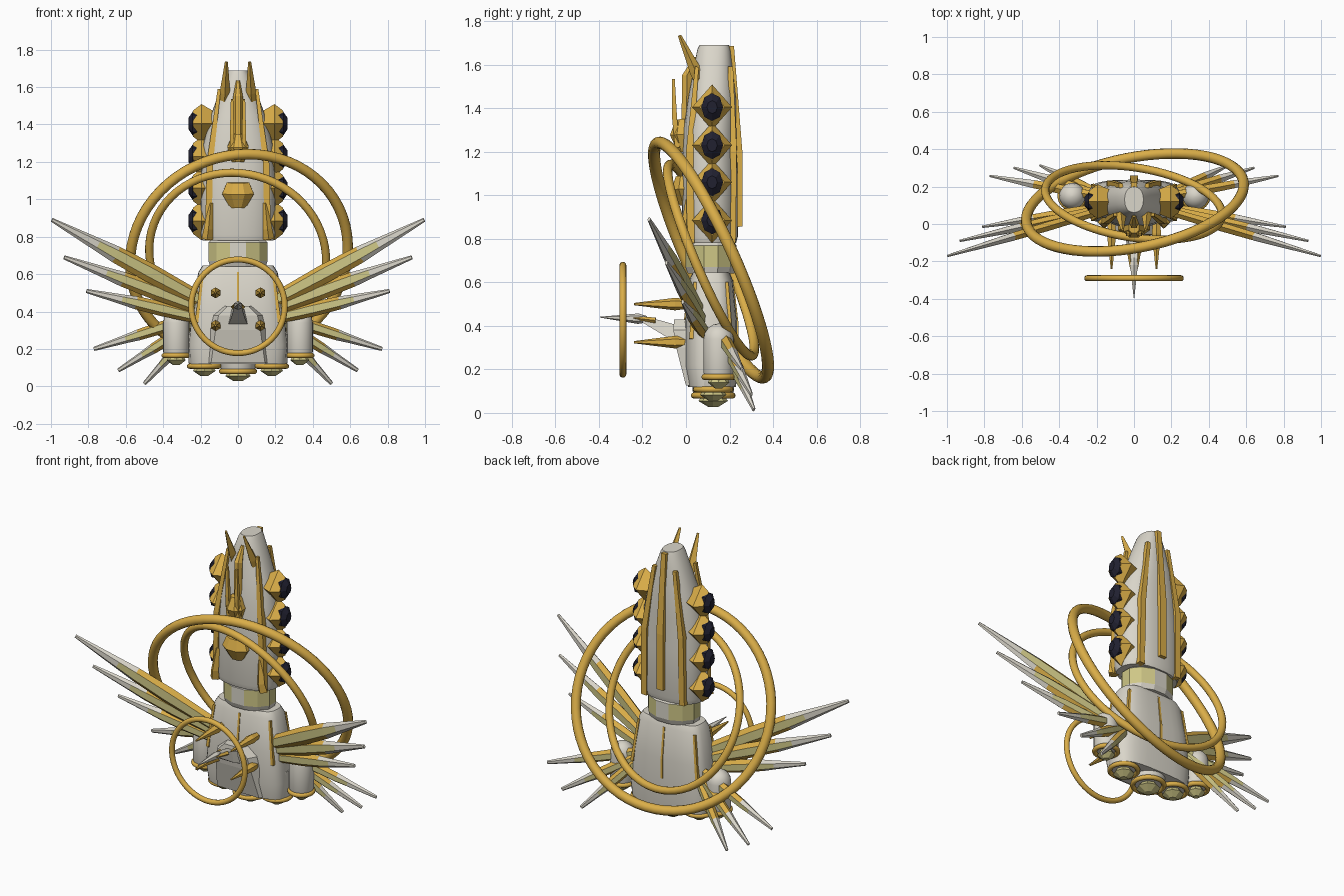
import bpy, math
from mathutils import Vector

if "Cube" in bpy.data.objects:
    bpy.data.objects.remove(bpy.data.objects["Cube"])

def material(name, rgb):
    m = bpy.data.materials.new(name)
    m.diffuse_color = (*rgb, 1)
    m.use_nodes = True
    m.node_tree.nodes["Principled BSDF"].inputs["Base Color"].default_value = m.diffuse_color
    return m

WHITE = material("warm white", (0.70, 0.67, 0.59))
GOLD = material("gold", (0.70, 0.42, 0.065))
PALE = material("pale yellow", (0.62, 0.57, 0.24))
DARK = material("dark glass", (0.015, 0.015, 0.03))

def loft(name, rings, mats, smooth=False, rule=None):
    """Skin a list of equal-length point rings, capped at both ends."""
    n = len(rings[0])
    verts = [p for r in rings for p in r]
    faces = [(i * n + j, i * n + (j + 1) % n, (i + 1) * n + (j + 1) % n, (i + 1) * n + j)
             for i in range(len(rings) - 1) for j in range(n)]
    faces += [tuple(reversed(range(n))), tuple(range(len(verts) - n, len(verts)))]
    me = bpy.data.meshes.new(name)
    me.from_pydata(verts, [], faces)
    for m in mats:
        me.materials.append(m)
    if rule:
        for f in me.polygons:
            f.material_index = rule(f, n)
    ob = bpy.data.objects.new(name, me)
    bpy.context.collection.objects.link(ob)
    if smooth:
        finish_smooth(ob)
    return ob

def finish_smooth(ob):
    bpy.ops.object.select_all(action='DESELECT')
    ob.select_set(True)
    bpy.context.view_layer.objects.active = ob
    bpy.ops.object.shade_smooth_by_angle(angle=math.radians(35))

def bar(name, pts, radii, n=4, mats=(GOLD,), ref=(0, 0, 1), smooth=False, rule=None, turn=0):
    """Tapered bar through pts; radii are (along ref, across) or one number."""
    pts = [Vector(p) for p in pts]
    d = (pts[-1] - pts[0]).normalized()
    ref = Vector(ref)
    w = (ref - d * ref.dot(d)).normalized()
    t = d.cross(w)
    rings = []
    for p, r in zip(pts, radii):
        a, b = r if isinstance(r, tuple) else (r, r)
        rings.append([p + w * a * math.cos(q) + t * b * math.sin(q)
                      for q in (2 * math.pi * (k + turn) / n for k in range(n))])
    return loft(name, rings, mats, smooth, rule)

def hull(name, rows, n, power, mats=(WHITE,), smooth=True, rule=None, turn=0.0):
    """Vertical superellipse body; rows are (z, half x, half y, centre y)."""
    def sp(v):
        return math.copysign(abs(v) ** (2 / power), v)
    rings = [[Vector((hx * sp(math.cos(a)), yc + hy * sp(math.sin(a)), z))
              for a in (2 * math.pi * (k + turn) / n for k in range(n))]
             for z, hx, hy, yc in rows]
    return loft(name, rings, mats, smooth, rule)

def ring(name, centre, normal, R, r, seg=64):
    bpy.ops.mesh.primitive_torus_add(major_radius=R, minor_radius=r, major_segments=seg,
                                     minor_segments=12, location=centre,
                                     rotation=Vector(normal).to_track_quat('Z', 'Y').to_euler())
    ob = bpy.context.object
    ob.name = name
    ob.data.materials.append(GOLD)
    finish_smooth(ob)

# main bodies
hull("upper_hull", [(0.78, 0.19, 0.12, 0.11), (0.81, 0.2, 0.128, 0.11), (1.1, 0.2, 0.128, 0.11),
                    (1.3, 0.185, 0.122, 0.11), (1.45, 0.145, 0.11, 0.12), (1.58, 0.098, 0.09, 0.125),
                    (1.67, 0.062, 0.076, 0.128), (1.69, 0.05, 0.068, 0.13)], 32, 2.3)
hull("lower_hull", [(0.12, 0.255, 0.11, 0.12), (0.22, 0.265, 0.122, 0.115), (0.42, 0.245, 0.12, 0.115),
                    (0.61, 0.212, 0.1, 0.115), (0.645, 0.19, 0.085, 0.115)], 32, 3.2)
hull("neck", [(0.64, 0.155, 0.11, 0.115), (0.67, 0.163, 0.122, 0.115), (0.77, 0.163, 0.122, 0.115),
              (0.79, 0.14, 0.1, 0.115)], 12, 2, (WHITE, PALE), False,
     lambda f, n: int(abs(f.normal.x) > 0.25 and n <= f.index < 2 * n), 0.5)

# front bulge and nose wedge
def box_ring(y, hw, z0, z1):
    return [Vector((sx * hw, y, z)) for sx, z in ((-1, z0), (1, z0), (0.7, z1), (-0.7, z1))]
loft("front_bulge", [[Vector((x * k, yb + dy, z)) for x, k, yb, dy in
                      ((-w, 1, y, 0.05), (-w, 0.8, y, 0), (w, 0.8, y, 0), (w, 1, y, 0.05), (w, 1, 0.1, 0), (-w, 1, 0.1, 0))]
                     for z, w, y in ((0.125, 0.18, 0.0), (0.3, 0.15, -0.045), (0.38, 0.13, -0.058), (0.43, 0.07, -0.055))], (WHITE,))
loft("nose_wedge", [box_ring(-0.03, 0.055, 0.325, 0.4), box_ring(-0.1, 0.04, 0.355, 0.42),
                    box_ring(-0.2, 0.022, 0.415, 0.445)], (WHITE,))
bar("nose_spike", [(0, -0.18, 0.43), (0, -0.22, 0.433), (0, -0.395, 0.44)], [0.015, 0.024, 0.002], 6, (WHITE,))
for s in (-1, 1):
    bar("nose_trim", [(s * 0.025, -0.14, 0.425), (s * 0.015, -0.24, 0.436)], [0.014, 0.006])

# thin gold seams on the lower hull
for y0, y1 in ((-0.006, 0.016), (0.236, 0.214)):
    bar("centre_seam", [(0, y0, 0.3), (0, y0, 0.42), (0, y1, 0.61)], [(0.009, 0.006)] * 3, ref=(1, 0, 0), turn=0.5)
for s in (-1, 1):
    for y0, y1 in ((0.024, 0.042), (0.206, 0.188)):
        bar("corner_seam", [(s * 0.222, y0, 0.34), (s * 0.19, y1, 0.6)], [0.013, 0.01], ref=(1, 0, 0), turn=0.5)

# four lances on the front
for s in (-1, 1):
    for z in (0.5, 0.325):
        bar("front_lance", [(s * 0.12, 0.02, z), (s * 0.12, -0.05, z), (s * 0.12, -0.24, z)],
            [0.02, 0.029, 0.005], 6)

# orbit rings
ring("large_orbit_ring", (0.005, 0.115, 0.702), (-0.175, 0.896, 0.407), 0.591, 0.028)
ring("small_orbit_ring", (-0.002, 0.115, 0.702), (0.145, 0.908, 0.39), 0.478, 0.022)
ring("front_ring", (0, -0.29, 0.428), (0, 1, 0), 0.25, 0.016)

# wing blades: white tips, pale collars, gold roots with a pale core strip
def blade_rule(f, n):
    band, mid = f.index // n, f.index % n in (1, 4)
    if f.index >= 4 * n or band == 3:
        return 0
    if band == 2:
        return 2 if mid else 0
    return 2 if mid else 1
BLADES = [((0.18, 0.07, 0.45), (0.995, -0.17, 0.89), 0.054), ((0.18, 0.08, 0.41), (0.93, -0.09, 0.69), 0.047),
          ((0.18, 0.09, 0.36), (0.81, -0.015, 0.51), 0.041), ((0.2, 0.15, 0.38), (0.77, 0.257, 0.2), 0.035),
          ((0.2, 0.16, 0.36), (0.64, 0.30, 0.085), 0.033), ((0.2, 0.17, 0.34), (0.5, 0.312, 0.015), 0.031)]
for s in (-1, 1):
    for a, b, w in BLADES:
        a, b = Vector((s * a[0], a[1], a[2])), Vector((s * b[0], b[1], b[2]))
        bar("wing_blade", [a, a.lerp(b, 0.35), a.lerp(b, 0.58), a.lerp(b, 0.7), b],
            [(w * 0.75, 0.024), (w * 0.95, 0.028), (w * 0.85, 0.025), (w * 0.66, 0.02), (0.011, 0.007)],
            6, (WHITE, GOLD, PALE), rule=blade_rule)

# engines: housing, rim and crystal nozzle
def engine(name, x, y, z, r, top, dome):
    rows = [(z, r * 0.9), (z + 0.02, r), (top, r)]
    if dome:
        rows += [(top + r * math.sin(a), r * math.cos(a)) for a in (0.4, 0.8, 1.2, 1.5)]
    hull(name + "_housing", [(h, q, q, y) for h, q in rows], 24, 2).location.x = x
    ring(name + "_rim", (x, y, z), (0, 0, 1), r * 0.93, 0.014, 32)
    bar(name + "_nozzle", [(x, y, z), (x, y, z - 0.025), (x, y, z - 0.052)],
        [r * 0.5, r * 0.72, r * 0.25], 8, (PALE,), ref=(1, 0, 0))
engine("centre_engine", 0, 0.125, 0.08, 0.095, 0.2, False)
for s in (-1, 1):
    engine("inner_engine", s * 0.18, 0.125, 0.108, 0.085, 0.28, False)
    engine("outer_pod", s * 0.33, 0.15, 0.165, 0.07, 0.34, True)

# side gems in diamond frames
for s in (-1, 1):
    for z in (1.405, 1.23, 1.06, 0.885):
        bar("gem_frame", [(s * x, 0.12, z) for x in (0.12, 0.195, 0.24)], [(0.06, 0.06), (0.104, 0.092), (0.07, 0.058)])
        bar("side_gem", [(s * x, 0.12, z) for x in (0.2, 0.242, 0.265)], [(0.064, 0.05), (0.064, 0.05), (0.03, 0.024)], 8, (DARK,))

# back ribs
bar("centre_back_rib", [(0, 0.235, 0.855), (0, 0.235, 1.2), (0, 0.205, 1.685)],
    [(0.032, 0.034), (0.032, 0.034), (0.022, 0.022)], ref=(1, 0, 0), turn=0.5)
for s in (-1, 1):
    bar("side_back_rib", [(s * 0.13, 0.21, 0.78), (s * 0.125, 0.215, 1.2), (s * 0.07, 0.205, 1.59)],
        [0.026, 0.026, 0.016], ref=(1, 0, 0), turn=0.5)
    # front edge ribs, flared feet, crown horns and paired rods
    bar("front_edge_rib", [(s * 0.16, 0.022, 0.78), (s * 0.15, 0.017, 1.2), (s * 0.1, 0.05, 1.59)],
        [0.024, 0.024, 0.012], ref=(1, 0, 0), turn=0.5)
    bar("rib_foot", [(s * 0.165, 0.01, 0.785), (s * 0.158, 0.0, 0.84), (s * 0.145, 0.01, 0.98)],
        [0.03, 0.025, 0.012], ref=(1, 0, 0))
    bar("crown_horn", [(s * 0.075, 0.07, 1.5), (s * 0.07, 0.045, 1.57), (s * 0.062, -0.03, 1.735)],
        [0.02, 0.028, 0.008], ref=(1, 0, 0))
    bar("front_rod", [(s * 0.032, -0.04, 1.22), (s * 0.032, -0.052, 1.35), (s * 0.032, -0.058, 1.535)],
        [0.016, 0.016, 0.009], ref=(1, 0, 0), turn=0.5)

# centre front ornament
bar("centre_spike", [(0, 0.0, 1.25), (0, 0.005, 1.55), (0, 0.045, 1.635)], [0.026, 0.026, 0.01], 6, ref=(1, 0, 0))
bar("front_boss", [(0, 0.0, 0.955), (0, -0.01, 1.03), (0, -0.01, 1.09)], [(0.045, 0.03), (0.092, 0.062), (0.065, 0.04)], 8,
    ref=(1, 0, 0), turn=0.5)
bar("upper_boss", [(0, -0.01, 1.2), (0, -0.02, 1.28), (0, -0.02, 1.35)], [(0.035, 0.03), (0.062, 0.058), (0.03, 0.03)], 8,
    ref=(1, 0, 0), turn=0.5)
bar("boss_link", [(0, -0.02, 1.06), (0, -0.02, 1.25)], [0.026, 0.026])
